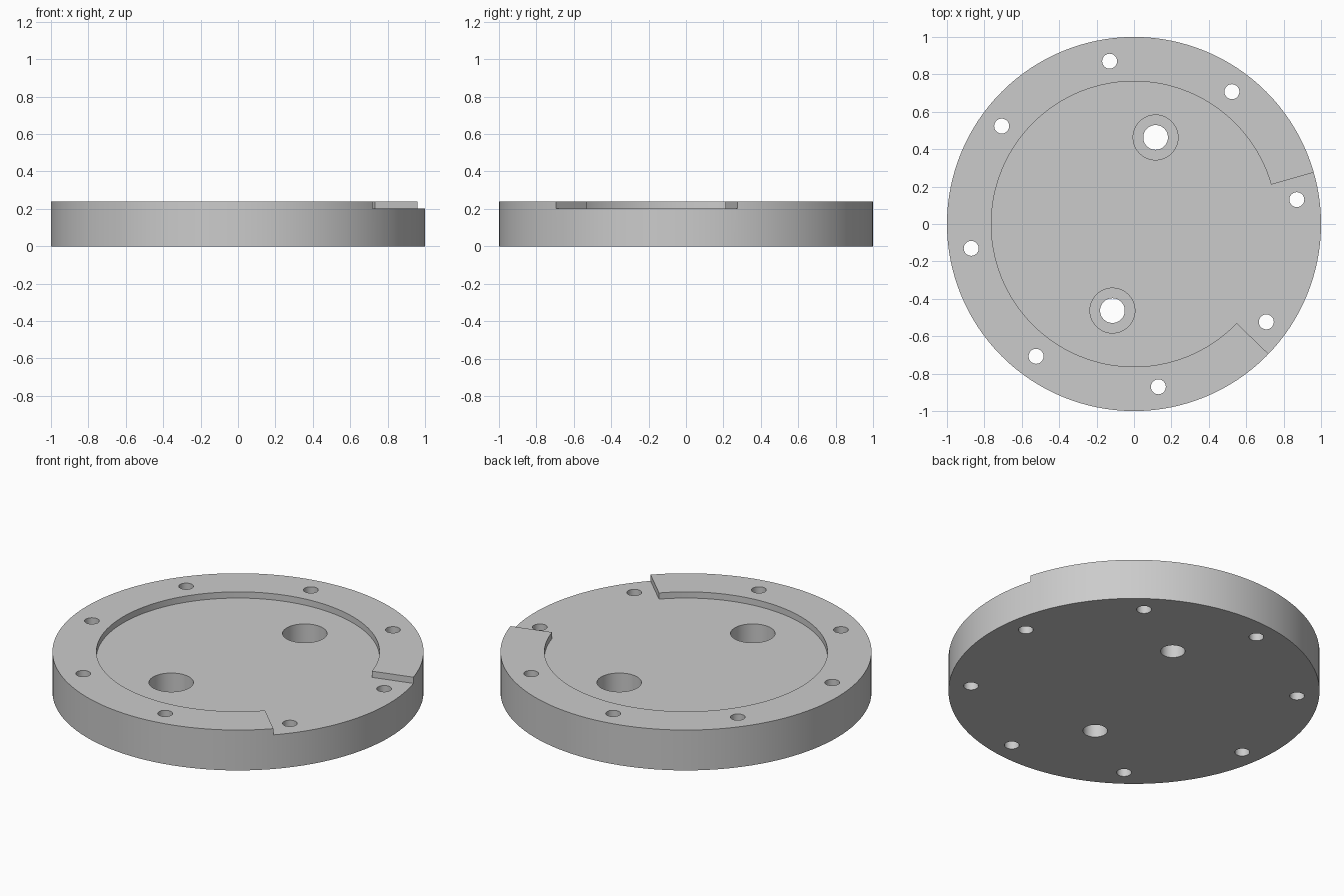
import bpy
import bmesh
from math import cos, sin, radians

cube = bpy.data.objects.get("Cube")
if cube:
    bpy.data.objects.remove(cube, do_unlink=True)

HEIGHT, STEP, SEAT = 0.24, 0.203, 0.08   # rim top, recess floor, counterbore floor
RECESS_RADIUS = 0.763
GAP_START, GAP_END = -44, 16             # opening in the raised rim, degrees

grey = bpy.data.materials.new("machined grey")
grey.use_nodes = True
grey.diffuse_color = (0.6, 0.6, 0.6, 1)
grey.node_tree.nodes["Principled BSDF"].inputs["Base Color"].default_value = (0.6, 0.6, 0.6, 1)


def polar(radius, degrees):
    a = radians(degrees)
    return radius * cos(a), radius * sin(a)


def circle(radius, steps, centre=(0, 0)):
    points = [polar(radius, 360 * i / steps) for i in range(steps)]
    return [(x + centre[0], y + centre[1]) for x, y in points]


def prism(name, outline, bottom, top):
    """Extrude a closed counter-clockwise outline between two heights."""
    bm = bmesh.new()
    face = bm.faces.new([bm.verts.new((x, y, bottom)) for x, y in outline])
    side = bmesh.ops.extrude_face_region(bm, geom=[face])
    verts = [v for v in side["geom"] if isinstance(v, bmesh.types.BMVert)]
    bmesh.ops.translate(bm, verts=verts, vec=(0, 0, top - bottom))
    bmesh.ops.recalc_face_normals(bm, faces=bm.faces)
    mesh = bpy.data.meshes.new(name)
    bm.to_mesh(mesh)
    bm.free()
    mesh.materials.append(grey)
    obj = bpy.data.objects.new(name, mesh)
    bpy.context.collection.objects.link(obj)
    return obj


def cut(target, cutter):
    cutter.hide_render = True
    mod = target.modifiers.new("cut", "BOOLEAN")
    mod.operation = "DIFFERENCE"
    mod.solver = "EXACT"
    mod.object = cutter
    bpy.context.view_layer.objects.active = target
    bpy.ops.object.modifier_apply(modifier=mod.name)
    bpy.data.objects.remove(cutter, do_unlink=True)


# Main disc
flange = prism("flange_plate", circle(1, 128), 0, HEIGHT)

# Round recess that opens through the rim on one side
outline = [polar(1.3, a) for a in range(GAP_START, GAP_END + 1, 15)]
outline += [polar(RECESS_RADIUS, a) for a in range(GAP_END, GAP_START + 361, 3)]
cut(flange, prism("recess_cutter", outline, STEP, HEIGHT + 0.1))

# Bolt holes around the rim
for i in range(8):
    centre = polar(0.88, 8.5 + 45 * i)
    cut(flange, prism("bolt_hole_cutter", circle(0.04, 32, centre), -0.1, HEIGHT + 0.1))

# Two counterbored ports
for angle in (76, 256):
    centre = polar(0.477, angle)
    cut(flange, prism("port_cutter", circle(0.066, 48, centre), -0.1, HEIGHT + 0.1))
    cut(flange, prism("counterbore_cutter", circle(0.12, 64, centre), SEAT, HEIGHT + 0.1))

# Smooth walls, crisp edges
bpy.ops.object.select_all(action="DESELECT")
flange.select_set(True)
bpy.context.view_layer.objects.active = flange
bpy.ops.object.shade_smooth_by_angle(angle=radians(30))
